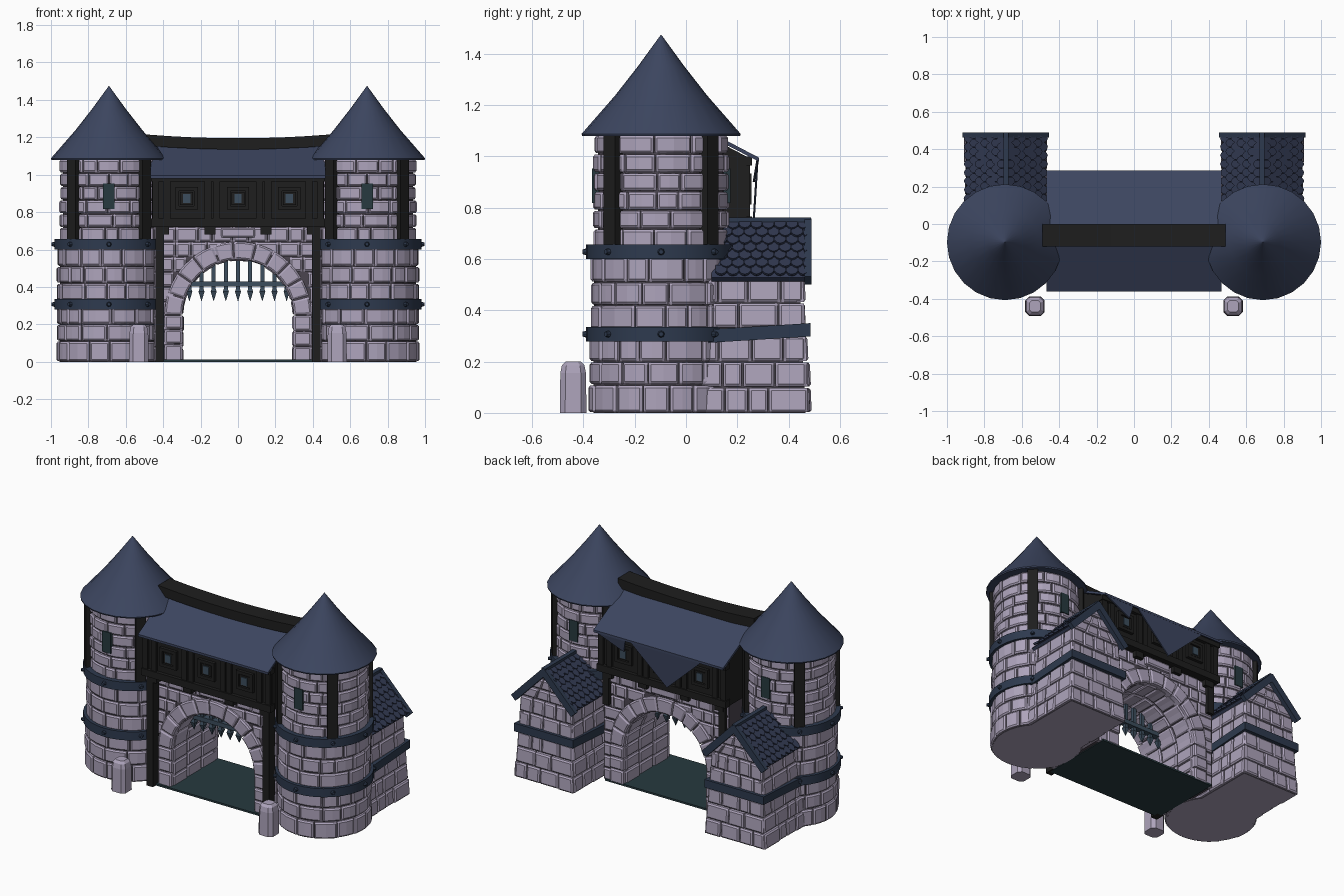
import bpy, bmesh, math, random
from mathutils import Matrix, Vector

if "Cube" in bpy.data.objects:
    bpy.data.objects.remove(bpy.data.objects["Cube"])
random.seed(4)

def mat(name, c):
    m = bpy.data.materials.new(name)
    m.diffuse_color = (*c, 1)
    m.use_nodes = True
    m.node_tree.nodes["Principled BSDF"].inputs["Base Color"].default_value = m.diffuse_color
    return m
STONE = mat("lilac stone", (.42, .37, .50))
MORTAR = mat("dark mortar", (.07, .06, .08))
TIMBER = mat("black timber", (.013, .013, .013))
ROOF = mat("navy roof", (.045, .06, .115))
SHINGLE = mat("dark shingle", (.032, .042, .085))
IRON = mat("blue iron", (.027, .042, .077))
GLASS = mat("dark teal", (.02, .042, .05))
STEEL = mat("portcullis steel", (.045, .075, .11))

def finish(name, bm, material, mirror=False, smooth=False, under=None):
    bmesh.ops.recalc_face_normals(bm, faces=bm.faces)
    me = bpy.data.meshes.new(name)
    me.materials.append(material)
    if under:  # second colour on downward faces
        me.materials.append(under)
        for f in bm.faces:
            f.material_index = int(f.normal.z < -.9)
    bm.to_mesh(me)
    bm.free()
    ob = bpy.data.objects.new(name, me)
    bpy.context.collection.objects.link(ob)
    if mirror:
        ob.modifiers.new("mirror", 'MIRROR').use_clip = False
    if smooth:
        bpy.ops.object.select_all(action='DESELECT')
        ob.select_set(True)
        bpy.context.view_layer.objects.active = ob
        bpy.ops.object.shade_smooth_by_angle(angle=math.radians(35))

def loft(bm, rings):
    vs = [[bm.verts.new(p) for p in r] for r in rings]
    n = len(vs[0])
    for a, b in zip(vs, vs[1:]):
        for i in range(n):
            bm.faces.new((a[i], a[(i+1) % n], b[(i+1) % n], b[i]))
    bm.faces.new(vs[0])
    bm.faces.new(vs[-1])

def box(bm, c, s, rot=Matrix()):
    bmesh.ops.create_cube(bm, size=1, matrix=Matrix.Translation(c) @ rot @ Matrix.Diagonal((*s, 1)))

def span(bm, x0, x1, y0, y1, z0, z1):
    box(bm, ((x0+x1)/2, (y0+y1)/2, (z0+z1)/2), (x1-x0, y1-y0, z1-z0))

def disc(cx, cy, r, z, n=32):
    return [(cx+r*math.cos(2*math.pi*i/n), cy+r*math.sin(2*math.pi*i/n), z) for i in range(n)]

# one chamfered stone on a surface f(u, v, depth)
def block(bm, f, u0, u1, v0, v1, d0, d1, seg=1, c=.009, g=.003):
    u0, u1, v0, v1 = u0+g, u1-g, v0+g, v1-g
    us = [u0] + [u0+c+(u1-u0-2*c)*i/seg for i in range(seg+1)] + [u1]
    vs = [v0, v0+c, v1-c, v1]
    m = len(us)-1
    edge = lambda i, j: i in (0, m) or j in (0, 3)
    G = [[bm.verts.new(f(u, v, d1-c*.8 if edge(i, j) else d1)) for j, v in enumerate(vs)] for i, u in enumerate(us)]
    for i in range(m):
        for j in range(3):
            bm.faces.new((G[i][j], G[i+1][j], G[i+1][j+1], G[i][j+1]))
    ij = [(i, 0) for i in range(m)] + [(m, j) for j in range(3)] + [(i, 3) for i in range(m, 0, -1)] + [(0, j) for j in (3, 2, 1)]
    B = [bm.verts.new(f(us[i], vs[j], d0)) for i, j in ij]
    for k in range(len(ij)):
        (a, b), (p, q) = ij[k], ij[(k+1) % len(ij)]
        bm.faces.new((G[a][b], G[p][q], B[(k+1) % len(B)], B[k]))
    bm.faces.new(B)

def course(bm, f, a, b, v0, v1, n, d0, d1, seg=1, var=.35, keep=lambda *k: True):
    w = [random.uniform(1-var, 1+var) for _ in range(n)]
    u = a
    for x in w:
        e = u + x/sum(w)*(b-a)
        if keep(u, e, v0, v1):
            block(bm, f, u, e, v0, v1, d0, d1+random.uniform(-.004, .004), seg)
        u = e

# ---- round towers (right one built, left mirrored)
CX, CY = .69, -.097
bm = bmesh.new()
loft(bm, [disc(CX, CY, .264, 0), disc(CX, CY, .262, .6), disc(CX, CY, .246, .64), disc(CX, CY, .246, 1.09)])
finish("tower_core", bm, MORTAR, True, under=STONE)
bm = bmesh.new()
tower = lambda u, v, d: (CX+d*math.cos(u/.27), CY+d*math.sin(u/.27), v)
rows = [(0, .11, .281), (.11, .2, .279), (.2, .29, .277), (.325, .42, .277), (.42, .51, .276), (.51, .61, .275)]
rows += [(.645+.073*i, .645+.073*(i+1), .263) for i in range(6)]
for v0, v1, r in rows:
    o = random.random()
    course(bm, tower, o, o+math.tau*.27, v0, v1, 14, .235, r, 2)
finish("tower_stones", bm, STONE, True)
bm = bmesh.new()
for z in (.307, .628):
    loft(bm, [disc(CX, CY, .292, z-.028), disc(CX, CY, .292, z+.028)])
finish("tower_bands", bm, IRON, True, True)
bm = bmesh.new()
for z in (.307, .628):
    for k in range(8):
        r = Matrix.Rotation(k*math.pi/4, 4, 'Z')
        bmesh.ops.create_cone(bm, cap_ends=True, segments=8, radius1=.015, radius2=.009, depth=.02,
            matrix=Matrix.Translation((CX, CY, z)) @ r @ Matrix.Translation((.297, 0, 0)) @ Matrix.Rotation(math.pi/2, 4, 'Y'))
finish("band_rivets", bm, IRON, True)
bm = bmesh.new()
for k in range(4):
    r = Matrix.Rotation(math.pi/4+k*math.pi/2, 4, 'Z')
    box(bm, Vector((CX, CY, .87)) + r @ Vector((.263, 0, 0)), (.045, .062, .44), r)
finish("tower_beams", bm, TIMBER, True)
bm = bmesh.new()
for s in (-1, 1):
    box(bm, (CX, CY+s*.255, .885), (.062, .03, .135))
finish("tower_windows", bm, GLASS, True)
bm = bmesh.new()
loft(bm, [disc(CX, CY, r, z, 24) for r, z in ((.308, 1.08), (.31, 1.088), (.18, 1.237), (.09, 1.352), (.002, 1.473))])
finish("tower_cone_roof", bm, ROOF, True, True)

# ---- arched gate wall
R, LEG, YF, YB = .295, .25, -.24, .2
L = 2*LEG + math.pi*R
def arch(s, o):
    if s < LEG:
        return R+o, s
    if s > L-LEG:
        return -R-o, L-s
    a = (s-LEG)/R
    return (R+o)*math.cos(a), LEG+(R+o)*math.sin(a)
bm = bmesh.new()
prof = [arch(LEG+math.pi*R*i/24, .013) for i in range(25)]
prof = [(.45, .005), (R+.013, .005)] + prof + [(-R-.013, .005), (-.45, .005), (-.45, .72), (.45, .72)]
loft(bm, [[(x, y, z) for x, z in prof] for y in (YF, YB)])
finish("gate_wall_core", bm, MORTAR)
bm = bmesh.new()
parts = ((0, LEG, 3, 1), (LEG, L-LEG, 11, 2), (L-LEG, L, 3, 1))
for y, s in ((YF, -1), (YB, 1)):
    ring = lambda u, v, d: (arch(u, v)[0], y+s*d, arch(u, v)[1])
    flat = lambda u, v, d: (u, y+s*d, v)
    for a, b, n, g in parts:
        course(bm, ring, a, b, 0, .1, n, -.03, .025, g, .12)
    for i in range(9):  # spandrel courses outside the ring
        course(bm, flat, -.45, .45, i*.08, i*.08+.08, 9, -.02, .01,
               keep=lambda u, e, v0, v1: min(abs(u), abs(e))*(u*e > 0) > .31 or
               math.hypot(min(abs(u), abs(e))*(u*e > 0), v0-LEG) > .315 and v0 > LEG)
    block(bm, flat, -.095, .095, .66, .718, -.02, .034)
for k in range(3):  # passage lining
    tun = lambda u, v, d: (arch(u, -d)[0], v, arch(u, -d)[1])
    for a, b, n, g in parts:
        course(bm, tun, a, b, YF+.44*k/3, YF+.44*(k+1)/3, n, -.03, .002, g, .2)
finish("arch_stones", bm, STONE)
bm = bmesh.new()
span(bm, -.43, .43, -.28, .22, 0, .012)
finish("passage_floor", bm, GLASS)

# ---- portcullis
bm = bmesh.new()
for i in range(9):
    x = -.26+.065*i
    top = LEG+math.sqrt(R*R-x*x)+.01
    sq = lambda w, z: [(x-w, -.08-w, z), (x+w, -.08-w, z), (x+w, -.08+w, z), (x-w, -.08+w, z)]
    loft(bm, [sq(.001, .325), sq(.016, .375), sq(.011, .39), sq(.011, top)])
span(bm, -.26, .26, -.1, -.06, .402, .43)
finish("portcullis", bm, STEEL)

# ---- timber gallery above the gate
bm = bmesh.new()
house = [(-.31, .72), (.235, .72), (.235, 1.0), (-.05, 1.15), (-.31, 1.0)]
loft(bm, [[(x, y, z) for y, z in house] for x in (-.46, .46)])
for y, s in ((-.31, -1), (.235, 1)):
    for z0, z1 in ((.72, .765), (.965, 1.0)):
        span(bm, -.465, .465, y-.022, y+.022, z0, z1)
    for x in (-.44, -.38, -.16, -.115, .115, .16, .38, .44):
        span(bm, x-.018, x+.018, y-.015, y+.015, .76, .97)
    for x in (-.275, 0, .275):
        for d in (-.05, .05):
            box(bm, (x+d, y, .873), (.02, .04, .12))
            box(bm, (x, y, .873+d), (.12, .04, .02))
        box(bm, (x, y, .873), (.07, .03, .07))
    for x in (-.4, -.15, .15, .4):  # joist ends
        span(bm, x-.03, x+.03, min(y, y-s*.12), max(y, y-s*.12), .68, .725)
finish("gallery_timber", bm, TIMBER)
bm = bmesh.new()
for y in (-.327, .252):
    for x in (-.275, 0, .275):
        box(bm, (x, y, .873), (.04, .008, .05))
finish("gallery_panes", bm, STEEL)
bm = bmesh.new()
span(bm, .395, .44, -.31, -.25, 0, .72)
span(bm, .395, .44, .19, .23, .5, .72)
finish("gate_posts", bm, TIMBER, True)
bm = bmesh.new()
slope = [(-.36, .995), (-.05, 1.17), (.285, .995), (.285, .98), (-.05, 1.15), (-.36, .98)]
loft(bm, [[(x, y, z) for y, z in slope] for x in (-.467, .467)])
# loose hanging flaps on the back eave
for a, b, t, z in ((-.31, .21, -.05, .75), (.24, .467, .26, .9)):
    loft(bm, [[(a, y, .99), (b, y, .99), (t, y-.015, z)] for y in (.275, .283)])
finish("gallery_roof", bm, ROOF)
bm = bmesh.new()
loft(bm, [[(x, y, z+.02*(x/.49)**2) for y, z in ((-.12, 1.135), (0, 1.135), (0, 1.195), (-.12, 1.195))]
          for x in [-.49+.98*i/8 for i in range(9)]])
finish("sagging_ridge_beam", bm, TIMBER)

# ---- gabled rear annexes
AX, EAVE, APEX = .685, .53, .735
def half(z):
    return .213-.05*z if z < EAVE else max(.004, .187*(APEX-z)/(APEX-EAVE))
back_y = lambda z: .48-.045*min(z, EAVE)
bm = bmesh.new()
loft(bm, [[(AX-half(z)+.012, 0, z), (AX+half(z)-.012, 0, z), (AX+half(z)-.012, back_y(z)-.014, z), (AX-half(z)+.012, back_y(z)-.014, z)]
          for z in (0, EAVE)])
loft(bm, [[(AX-.175, y, EAVE), (AX+.175, y, EAVE), (AX, y, .72)] for y in (.1, .442)])
finish("annex_core", bm, MORTAR, True, under=STONE)
bm = bmesh.new()
gable = lambda u, v, d: (AX+u*half(v)/.2, back_y(v)+d, v)
rows = [(0, .1), (.1, .2), (.2, .3), (.33, .43), (.43, .53)]
for k, (a, b) in enumerate(rows + [(.53, .6), (.6, .67), (.67, .73)]):
    course(bm, gable, -.2, .2, a, b, (4, 3, 4, 4, 5, 4, 3, 1)[k], -.03, .008 if k < 2 else .003)
for s in (-1, 1):
    side = lambda u, v, d: (AX+s*(half(v)+d), u, v)
    for k, (a, b) in enumerate(rows):
        course(bm, side, .02, back_y(b)+.002, a, b, 4, -.03, .008 if k < 2 else .003)
finish("annex_stones", bm, STONE, True)
bm = bmesh.new()
loft(bm, [[(AX-.213, 0, z-.03), (AX+.213, 0, z-.03), (AX+.213, .486, z), (AX-.213, .486, z)] for z in (.298, .35)])
finish("annex_band", bm, IRON, True)

# annex roof: slabs, rounded shingles, verge boards, ridge
bm, trim = bmesh.new(), bmesh.new()
ang = math.atan2(.215, .21)
length = math.hypot(.215, .21)
for s in (-1, 1):
    def on(t, y, h):  # t runs down the slope, h is height above it
        return (AX+s*(t*math.cos(ang)+h*math.sin(ang)), y, .742-t*math.sin(ang)+h*math.cos(ang))
    loft(bm, [[on(t, y, h) for t, h in ((0, -.02), (length, -.02), (length, 0), (0, 0))] for y in (.1, .475)])
    for r in range(7):
        t0 = -.012+r*.042
        for k in range(8):
            y0 = .115+k*.046+(r % 2)*.02
            w = min(.044, .475-y0)
            shape = [(0, 0), (w, 0), (w, .04), (w*.8, .054), (w*.5, .061), (w*.2, .054), (0, .04)]
            j = random.uniform(0, .003)
            loft(bm, [[on(t0+t, y0+y, h+j+t*.2) for y, t in shape] for h in (-.004, .007)])
    loft(trim, [[on(t, y, h) for t, h in ((-.005, -.025), (length+.012, -.025), (length+.012, .018), (-.005, .018))] for y in (.462, .49)])
span(trim, AX-.014, AX+.014, .1, .488, .735, .762)
finish("annex_shingles", bm, SHINGLE, True)
finish("annex_roof_trim", trim, IRON, True)

# ---- stone bollards in front
bm = bmesh.new()
def octo(w, z):
    k = w*.6
    return [(.53+a, -.44+b, z) for a, b in ((w, -k), (w, k), (k, w), (-k, w), (-w, k), (-w, -k), (-k, -w), (k, -w))]
loft(bm, [octo(.052, 0), octo(.05, .155), octo(.044, .185), octo(.03, .2)])
finish("bollards", bm, STONE, True)
